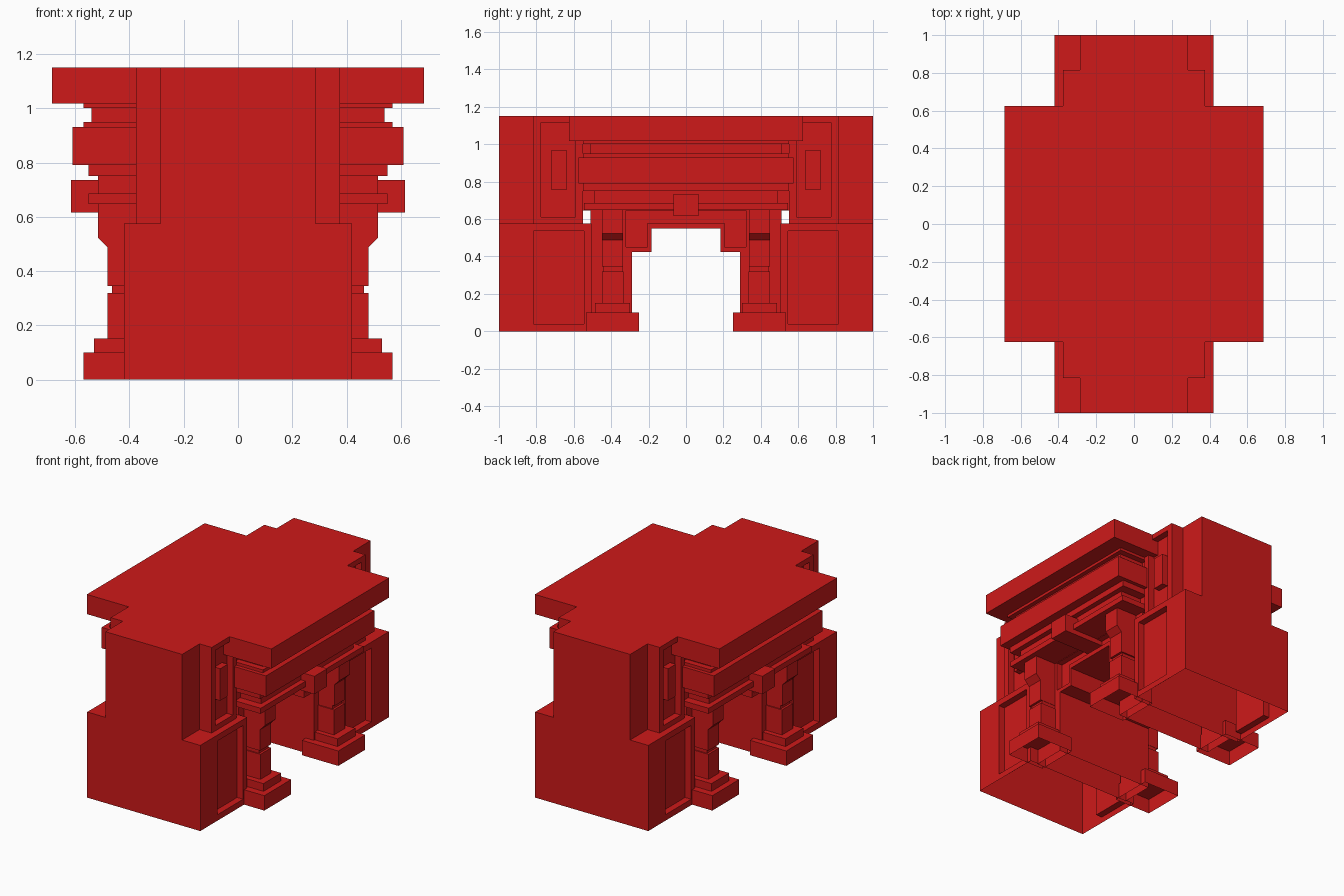
import bpy, bmesh
from mathutils import Vector

if "Cube" in bpy.data.objects:
    bpy.data.objects.remove(bpy.data.objects["Cube"])

red = bpy.data.materials.new("red")
red.diffuse_color = (0.62, 0.01, 0.01, 1)
red.use_nodes = True
red.node_tree.nodes["Principled BSDF"].inputs["Base Color"].default_value = red.diffuse_color


def finish(bm, name, mirror_x=False, mirror_y=False):
    bmesh.ops.recalc_face_normals(bm, faces=bm.faces[:])
    me = bpy.data.meshes.new(name)
    bm.to_mesh(me)
    bm.free()
    me.materials.append(red)
    ob = bpy.data.objects.new(name, me)
    bpy.context.collection.objects.link(ob)
    if mirror_x or mirror_y:
        m = ob.modifiers.new("mirror", 'MIRROR')
        m.use_axis = (mirror_x, mirror_y, False)
        m.use_mirror_merge = False
    return ob


def prism(bm, pts, axis, a, b):
    """Extrude a 2D outline (remaining axes in order) along an axis from a to b."""
    def place(p, v):
        c = list(p)
        c.insert(axis, v)
        return c
    face = bm.faces.new([bm.verts.new(place(p, a)) for p in pts])
    ext = bmesh.ops.extrude_face_region(bm, geom=[face])
    move = Vector((0, 0, 0))
    move[axis] = b - a
    bmesh.ops.translate(bm, vec=move, verts=[g for g in ext["geom"] if isinstance(g, bmesh.types.BMVert)])


def box(x, y, z):
    bm = bmesh.new()
    prism(bm, [(x[0], y[0]), (x[1], y[0]), (x[1], y[1]), (x[0], y[1])], 2, *z)
    bmesh.ops.recalc_face_normals(bm, faces=bm.faces[:])
    return bm


def open_bottom(bm):
    bottom = [f for f in bm.faces if all(abs(v.co.z) < 1e-5 for v in f.verts)]
    bmesh.ops.delete(bm, geom=bottom, context='FACES')


def sink_panel(bm, y, z, depth):
    """Cut a rectangular recess into both x-facing sides."""
    for axis, pair in ((1, y), (2, z)):
        for v in pair:
            p, n = Vector((0, 0, 0)), Vector((0, 0, 0))
            p[axis], n[axis] = v, 1
            bmesh.ops.bisect_plane(bm, geom=bm.verts[:] + bm.edges[:] + bm.faces[:], plane_co=p, plane_no=n)
    bm.normal_update()
    picked = []
    for f in bm.faces:
        c = f.calc_center_median()
        if abs(f.normal.x) > 0.9 and y[0] < c.y < y[1] and z[0] < c.z < z[1]:
            picked.append(f)
    bmesh.ops.inset_individual(bm, faces=picked, thickness=0, depth=-depth)


# Lower piers at both ends, hollow underneath
bm = box((-.42, .42), (.505, 1), (0, .575))
sink_panel(bm, (.545, .815), (.04, .535), .045)
open_bottom(bm)
finish(bm, "lower_pier", mirror_y=True)

# Upper piers with a recessed panel and narrower outer end
bm = box((-.375, .375), (.55, .815), (.575, 1.15))
sink_panel(bm, (.59, .775), (.61, 1.115), .045)
finish(bm, "upper_pier", mirror_y=True)
finish(box((-.285, .285), (.8, 1), (.575, 1.15)), "pier_end", mirror_y=True)
finish(box((.32, .372), (.64, .72), (.755, .97)), "panel_block", True, True)

# Wall with stepped opening and raised trim
trim = [(0, .55), (.185, .55), (.185, .425), (.29, .425), (.29, 0), (.51, 0), (.51, .66),
        (.32, .66), (.32, .45), (.205, .45), (.205, .58), (0, .58)]
bm = bmesh.new()
prism(bm, trim, 0, -.36, .36)
open_bottom(bm)
finish(bm, "arch_wall", mirror_y=True)
bm = bmesh.new()
prism(bm, [(0, .57), (.2, .57), (.2, .44), (.33, .44), (.33, .66), (0, .66)], 0, -.32, .32)
finish(bm, "arch_panel", mirror_y=True)

# Entablature bands: name, half width x, half length y, bottom, top
bands = [
    ("core_wall", .36, .56, .645, 1.03),
    ("lower_fillet", .55, .545, .648, .685),
    ("lower_frieze", .515, .49, .68, .755),
    ("middle_fillet", .55, .55, .75, .79),
    ("lintel", .61, .575, .79, .93),
    ("upper_fillet", .57, .55, .93, .95),
    ("upper_frieze", .54, .51, .94, 1.005),
    ("cornice_fillet", .57, .55, 1.0, 1.02),
    ("cornice", .685, .625, 1.018, 1.15),
]
for name, x, y, lo, hi in bands:
    finish(box((-x, x), (-y, y), (lo, hi)), name)

# Keystones over the openings
finish(box((.3, .615), (-.068, .068), (.615, .735)), "keystone", mirror_x=True)

# Columns: stepped bases, necked shaft, sloped capital
bm = box((.3, .57), (.25, .535), (0, .1))
open_bottom(bm)
finish(bm, "column_base", True, True)
finish(box((.3, .53), (.3, .487), (.1, .152)), "column_plinth", True, True)
finish(box((.32, .48), (.333, .448), (.15, .32)), "column_shaft", True, True)
finish(box((.32, .465), (.34, .44), (.32, .345)), "column_neck", True, True)
bm = bmesh.new()
prism(bm, [(.32, .345), (.48, .345), (.48, .487), (.515, .523), (.515, .65), (.32, .65)], 1, .338, .45)
finish(bm, "column_capital", True, True)
